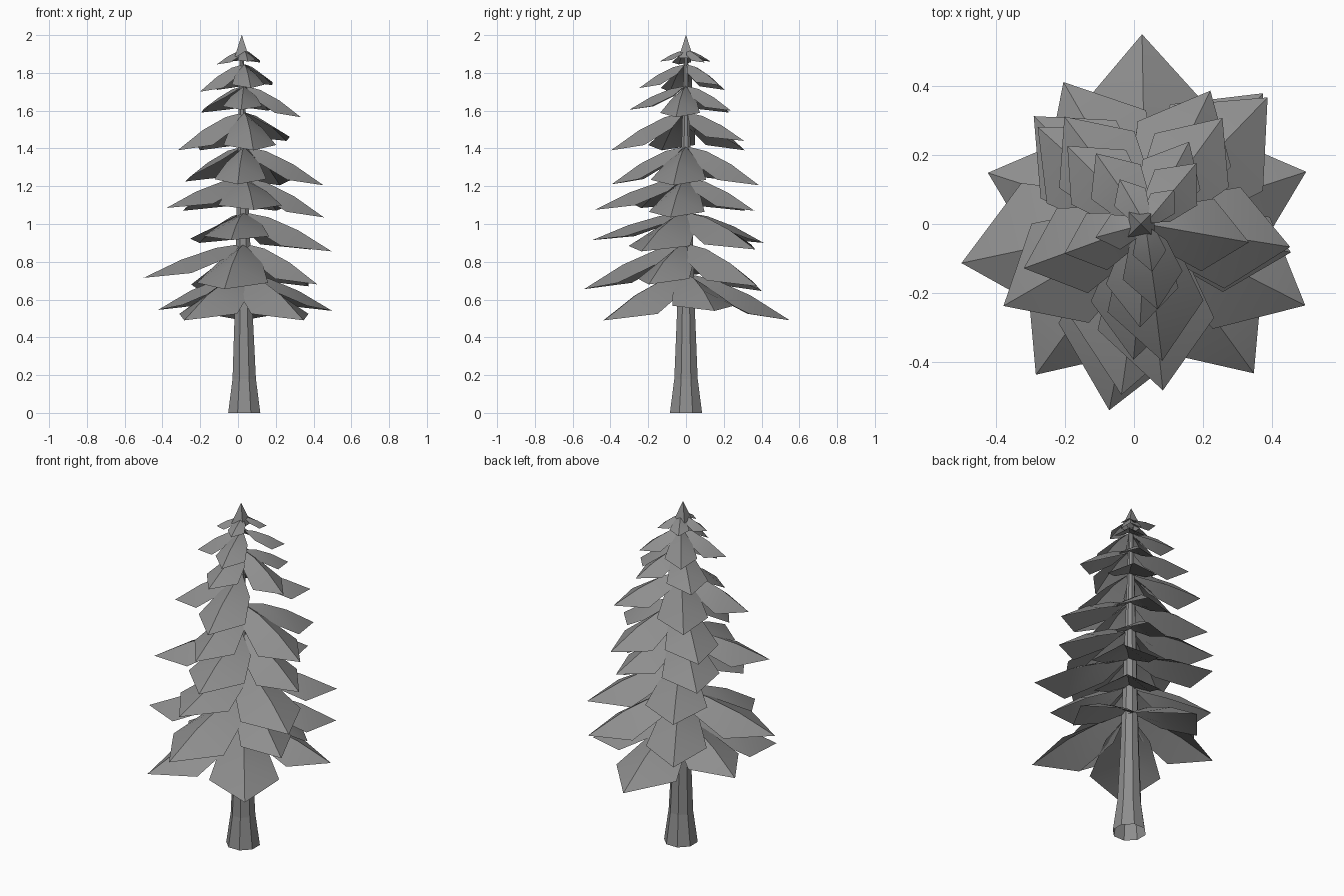
import bpy
import bmesh
from math import cos, sin, radians, pi
from mathutils import Vector

default_cube = bpy.data.objects.get("Cube")
if default_cube:
    bpy.data.objects.remove(default_cube, do_unlink=True)

# One matte grey for the whole tree
grey = bpy.data.materials.new("plain_grey")
grey.use_nodes = True
colour = (0.27, 0.27, 0.27, 1)
grey.diffuse_color = colour
grey.node_tree.nodes["Principled BSDF"].inputs["Base Color"].default_value = colour

TRUNK_X = 0.033


def finish(name, bm):
    """Turn a bmesh into a grey object."""
    mesh = bpy.data.meshes.new(name)
    bm.to_mesh(mesh)
    bm.free()
    mesh.materials.append(grey)
    obj = bpy.data.objects.new(name, mesh)
    bpy.context.collection.objects.link(obj)
    return obj


def lathe(name, rings, sides, turn):
    """Skin a stack of (x, z, radius) rings, open at the bottom."""
    bm = bmesh.new()
    loops = []
    for x, z, radius in rings:
        loops.append([bm.verts.new((x + radius * cos(turn + 2 * pi * i / sides),
                                    radius * sin(turn + 2 * pi * i / sides), z))
                      for i in range(sides)])
    for low, high in zip(loops, loops[1:]):
        for i in range(sides):
            j = (i + 1) % sides
            bm.faces.new((low[i], low[j], high[j], high[i]))
    bm.faces.new(loops[-1])
    return finish(name, bm)


def add_branch(bm, angle, reach, tip_z, top_z):
    """Folded, drooping leaf sheet: an arched ridge with a sloping half on each side."""
    along = Vector((cos(radians(angle)), sin(radians(angle)), 0))
    across = Vector((-along.y, along.x, 0))
    base = Vector((TRUNK_X, 0, tip_z))
    rise = top_z - tip_z

    def point(out, side, height):
        return bm.verts.new(base + along * out * reach + across * side * reach
                            + Vector((0, 0, height * rise)))

    root = point(0.02, 0, 1)
    crest = point(0.28, 0, 0.88)
    ridge = point(0.62, 0, 0.54)
    tip = point(1, 0, 0)
    for side in (1, -1):
        inner = point(0.22, side * 0.22, 0.58)
        shoulder = point(0.6, side * 0.35, 0.14)
        for loop in ((root, crest, inner), (crest, ridge, shoulder, inner),
                     (ridge, tip, shoulder)):
            bm.faces.new(loop if side < 0 else loop[::-1])


# Trunk with a flared foot
lathe("trunk", [(0.033, 0, 0.092), (0.033, 0.18, 0.067),
                (0.03, 0.52, 0.052), (0.02, 1.88, 0.012)], 8, pi / 8)

# Tiers of branches: root height, then (angle, reach, tip height) of each branch
tiers = [
    (0.735, [(91, 0.55, 0.49), (162, 0.48, 0.545), (18, 0.49, 0.54),
             (234, 0.54, 0.49), (306, 0.535, 0.49)]),
    (0.895, [(192, 0.545, 0.715), (259, 0.55, 0.655), (333, 0.435, 0.68),
             (48, 0.51, 0.67), (120, 0.465, 0.645)]),
    (1.06, [(333, 0.52, 0.855), (46, 0.51, 0.865), (120, 0.475, 0.9),
            (262, 0.5, 0.915)]),
    (1.245, [(276, 0.485, 1.075), (349, 0.43, 1.035), (65, 0.4, 1.07),
             (136, 0.45, 1.07), (210, 0.475, 1.085)]),
    (1.41, [(351, 0.425, 1.205), (64, 0.43, 1.205), (138, 0.42, 1.225),
            (265, 0.395, 1.21)]),
    (1.59, [(277, 0.4, 1.39), (54, 0.38, 1.44), (127, 0.39, 1.39),
            (200, 0.375, 1.39)]),
    (1.73, [(350, 0.305, 1.565), (62, 0.27, 1.6), (135, 0.32, 1.59),
            (267, 0.3, 1.605)]),
    (1.845, [(200, 0.25, 1.7), (50, 0.23, 1.735), (125, 0.25, 1.71),
             (278, 0.25, 1.72)]),
    (1.92, [(195, 0.15, 1.845), (50, 0.13, 1.855), (120, 0.15, 1.86),
            (278, 0.14, 1.86)]),
]
for number, (top_z, branches) in enumerate(tiers, 1):
    bm = bmesh.new()
    for angle, reach, tip_z in branches:
        add_branch(bm, angle, reach, tip_z, top_z)
    tier = finish(f"branch_tier_{number}", bm)
    bpy.ops.object.select_all(action="DESELECT")
    tier.select_set(True)
    bpy.context.view_layer.objects.active = tier
    bpy.ops.object.shade_smooth_by_angle(angle=radians(30))

# Pointed top
lathe("treetop", [(0.02, 1.88, 0.055), (0.02, 2, 0.001)], 4, pi / 4)
